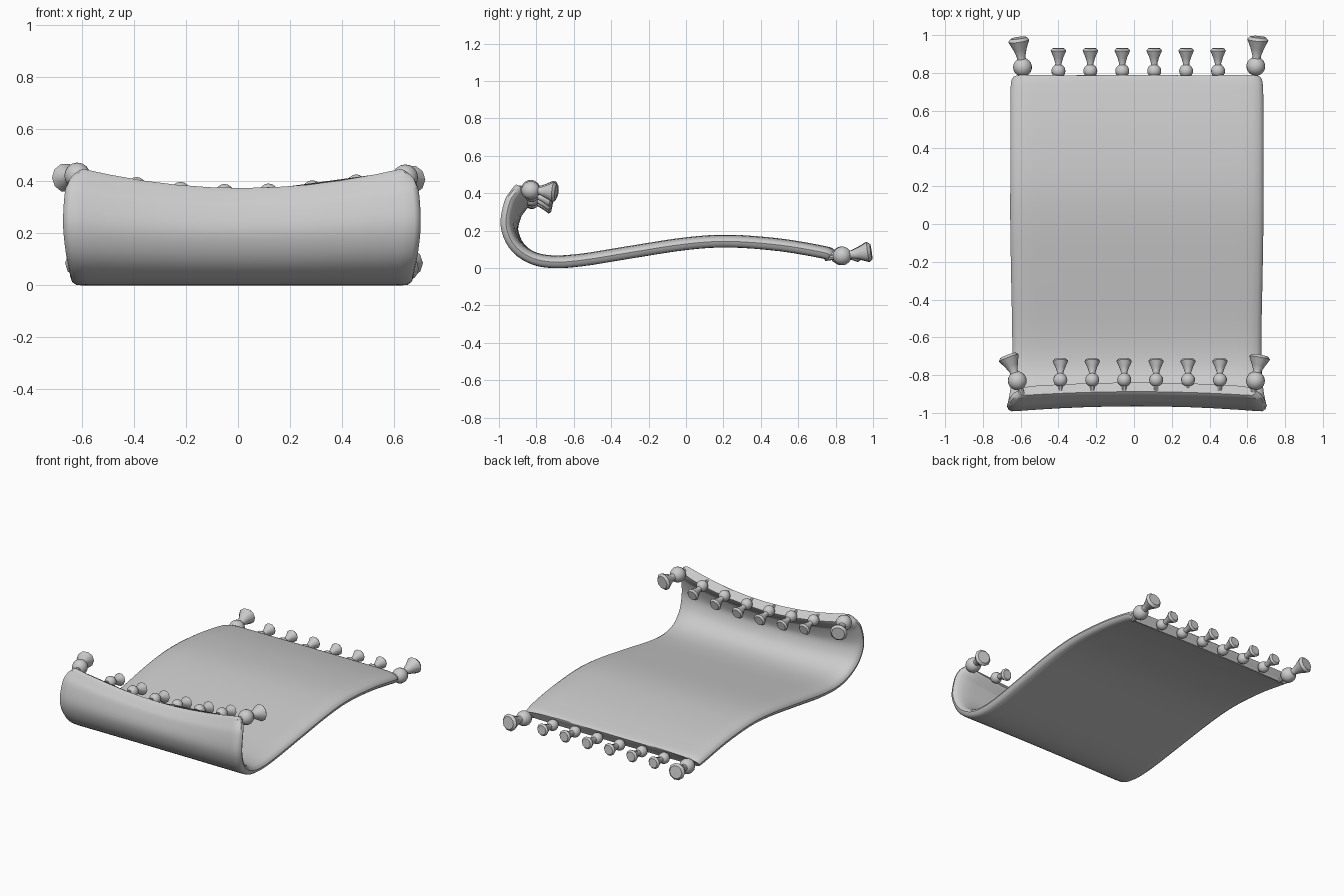
import bpy, bmesh, math
from mathutils import Vector

if "Cube" in bpy.data.objects:
    bpy.data.objects.remove(bpy.data.objects["Cube"])

grey = bpy.data.materials.new("plain grey")
grey.diffuse_color = (0.6, 0.6, 0.6, 1)
grey.use_nodes = True
grey.node_tree.nodes["Principled BSDF"].inputs["Base Color"].default_value = grey.diffuse_color
CX = 0.015          # the rug sits slightly to the right
THICK = 0.068


def finish(bm, name, angle):
    bmesh.ops.recalc_face_normals(bm, faces=bm.faces)
    me = bpy.data.meshes.new(name)
    bm.to_mesh(me)
    bm.free()
    me.materials.append(grey)
    ob = bpy.data.objects.new(name, me)
    bpy.context.collection.objects.link(ob)
    bpy.ops.object.select_all(action='DESELECT')
    bpy.context.view_layer.objects.active = ob
    ob.select_set(True)
    bpy.ops.object.shade_smooth_by_angle(angle=math.radians(angle))
    return ob


def spline(pts, steps):
    """Smooth curve through the points."""
    p = [Vector(q) for q in pts]
    p = [2 * p[0] - p[1]] + p + [2 * p[-1] - p[-2]]
    out = []
    for i in range(1, len(p) - 2):
        a, b, c, d = p[i - 1:i + 3]
        for s in range(steps):
            t = s / steps
            out.append(0.5 * (2 * b + (c - a) * t + (2 * a - 5 * b + 4 * c - d) * t * t
                              + (3 * b - a - 3 * c + d) * t ** 3))
    return out + [p[-2]]


# Underside path, back to curled front: (y, z, half width) at the sides and the middle
side = spline([(.755, .04, .655), (.72, .053, .668), (.5, .09, .67), (.23, .11, .67),
               (0, .096, .67), (-.3, .05, .665), (-.55, .01, .66), (-.72, 0, .66),
               (-.85, .03, .665), (-.95, .11, .678), (-.995, .23, .688),
               (-.975, .36, .682), (-.94, .42, .667), (-.912, .455, .63)], 4)
middle = spline([(.765, .04, 0), (.72, .053, 0), (.5, .09, 0), (.23, .11, 0),
                 (0, .096, 0), (-.3, .05, 0), (-.55, .01, 0), (-.72, 0, 0),
                 (-.84, .026, 0), (-.925, .095, 0), (-.965, .2, 0),
                 (-.945, .295, 0), (-.922, .335, 0), (-.89, .376, 0)], 4)

# Cross-section loop: (width fraction, thickness fraction), flat below and pillowed above
flat = [-.8 + .2 * i for i in range(9)]
edge = [(.9, 0), (.965, .02), (.99, .2), (1, .48), (.99, .68), (.965, .83), (.92, .94), (.86, .99)]
section = ([(u, 0) for u in flat] + edge + [(-u, 1) for u in flat]
           + [(-u, t) for u, t in reversed(edge)])

bm = bmesh.new()
rings = []
n = len(side)
for i in range(n):
    ring = []
    w = side[i].z
    end = 0.9 if i in (0, n - 1) else 1.0
    for u, t in section:
        k = u * u
        pos = middle[i].lerp(side[i], k)
        lo, hi = max(i - 1, 0), min(i + 1, n - 1)
        tan = middle[hi].lerp(side[hi], k) - middle[lo].lerp(side[lo], k)
        nrm = Vector((-tan.y, tan.x)).normalized() * -1
        h = THICK * (t * end + (1 - end) / 2)
        ring.append(bm.verts.new((CX + u * w, pos.x - nrm.x * -h, pos.y - nrm.y * -h)))
    rings.append(ring)
m = len(section)
for a, b in zip(rings, rings[1:]):
    for j in range(m):
        bm.faces.new((a[j], a[(j + 1) % m], b[(j + 1) % m], b[j]))
bm.faces.new(rings[0])
bm.faces.new(rings[-1])
finish(bm, "rug", 40)


def tassel(name, ball, tip, r, neck):
    """Ball with a short cord towards the rug and a flared skirt ending at tip."""
    ball, tip = Vector(ball), Vector(tip)
    axis = tip - ball
    L = axis.length
    rot = axis.to_track_quat('Z', 'Y').to_matrix().to_4x4()
    rot.translation = ball
    bm = bmesh.new()
    bmesh.ops.create_uvsphere(bm, u_segments=16, v_segments=10, radius=r)
    # skirt and cord: (height along the axis, radius)
    skirt = [(r * .6, r * .5), (r * 1.1, r * .45), (L * .6, r * .7), (L * .9, r * 1.12), (L, r * .85)]
    cord = [(-neck, r * .3), (-r * .6, r * .3)]
    for prof in (skirt, cord):
        loops = [[bm.verts.new((q * math.cos(a * math.tau / 10), q * math.sin(a * math.tau / 10), z))
                  for a in range(10)] for z, q in prof]
        for a, b in zip(loops, loops[1:]):
            for j in range(10):
                bm.faces.new((a[j], a[(j + 1) % 10], b[(j + 1) % 10], b[j]))
        bm.faces.new(loops[0])
        bm.faces.new(loops[-1])
    bm.transform(rot)
    finish(bm, name, 35)


# Small tassels along both ends
for i in range(6):
    x = -.4 + .169 * i
    tassel(f"back_tassel_{i + 1}", (x, .81, .062), (x, .93, .072), .037, .06)
    x += .01
    z = .352 + .18 * x * x
    tassel(f"front_tassel_{i + 1}", (x, -.825, z), (x, -.715, z - .025), .037, .06)

# Large corner tassels
tassel("back_corner_tassel_left", (-.59, .83, .065), (-.612, .985, .088), .05, .09)
tassel("back_corner_tassel_right", (.645, .835, .065), (.657, .99, .088), .05, .09)
tassel("front_corner_tassel_left", (-.618, -.83, .422), (-.668, -.695, .412), .05, .08)
tassel("front_corner_tassel_right", (.643, -.83, .415), (.668, -.695, .405), .05, .08)
